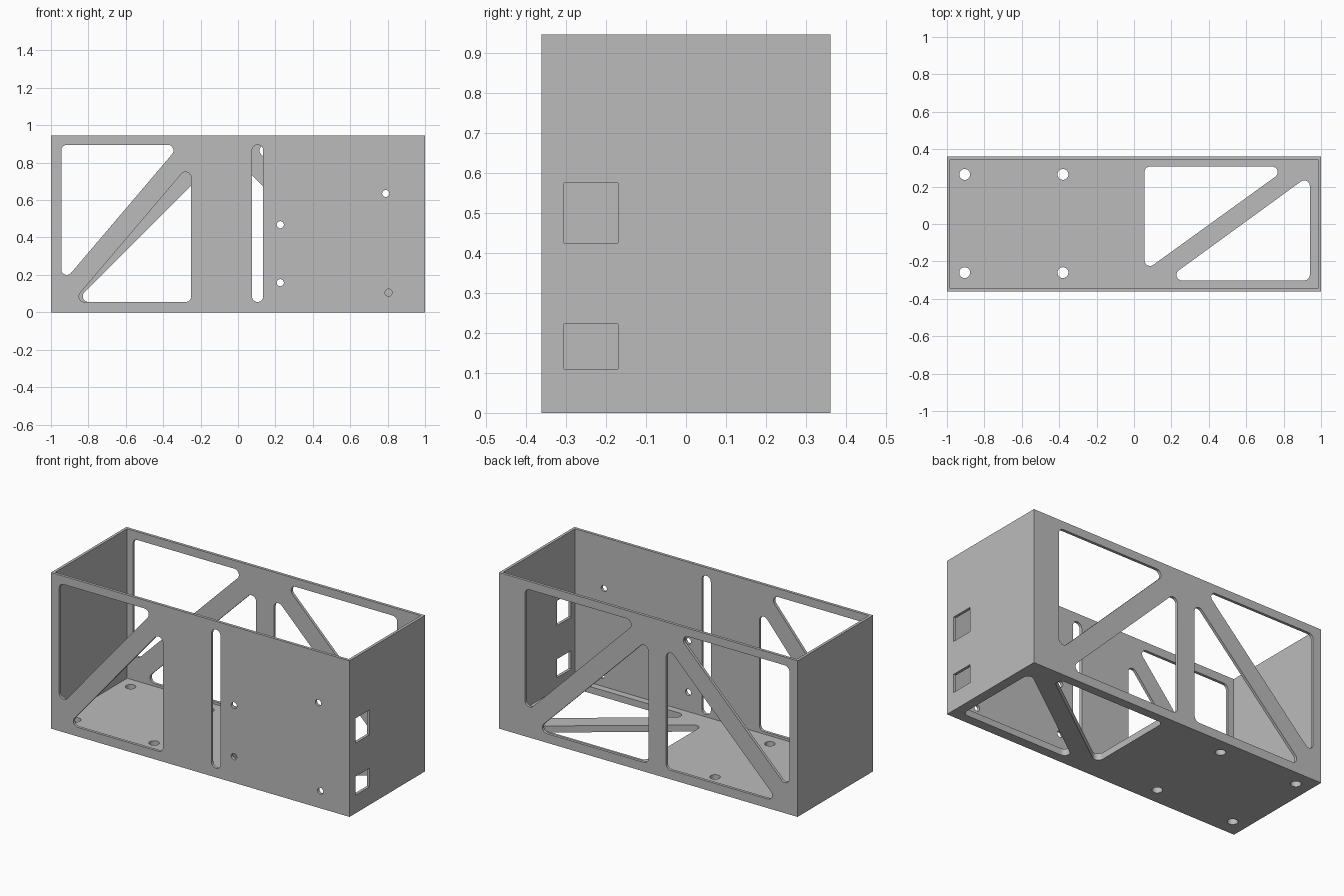
import bpy
import bmesh
import math
from mathutils import Vector

if "Cube" in bpy.data.objects:
    bpy.data.objects.remove(bpy.data.objects["Cube"], do_unlink=True)

HALF_Y, HEIGHT = 0.361, 0.945
WALL, FLOOR, R = 0.017, 0.04, 0.03

grey = bpy.data.materials.new("plain grey")
grey.use_nodes = True
colour = (0.5, 0.5, 0.5, 1)
grey.diffuse_color = colour
grey.node_tree.nodes["Principled BSDF"].inputs["Base Color"].default_value = colour


def hull(name, points):
    """Convex solid around the points, with flat caps merged."""
    bm = bmesh.new()
    for p in points:
        bm.verts.new(p)
    bmesh.ops.convex_hull(bm, input=bm.verts[:])
    bmesh.ops.dissolve_limit(bm, angle_limit=0.01, verts=bm.verts[:], edges=bm.edges[:])
    bmesh.ops.recalc_face_normals(bm, faces=bm.faces[:])
    mesh = bpy.data.meshes.new(name)
    bm.to_mesh(mesh)
    bm.free()
    obj = bpy.data.objects.new(name, mesh)
    bpy.context.collection.objects.link(obj)
    return obj


def block(name, lo, hi):
    return hull(name, [(x, y, z) for x in (lo[0], hi[0])
                       for y in (lo[1], hi[1]) for z in (lo[2], hi[2])])


def rounded(centres, place, radius=R):
    """Cutter with rounded corners at the centres; place() sets it through a panel."""
    n = 32
    pts = [place(u + radius * math.cos(a), v + radius * math.sin(a), side)
           for u, v in centres for side in (-1, 1)
           for a in (2 * math.pi * i / n for i in range(n))]
    return hull("cutter", pts)


def through_front(u, v, side):
    return Vector((u, -HALF_Y + side * 0.06, v))


def through_back(u, v, side):
    return Vector((u, HALF_Y + side * 0.06, v))


def through_floor(u, v, side):
    return Vector((u, v, FLOOR / 2 + side * 0.06))


# Hollow open-topped case
case = block("case", (-1, -HALF_Y, 0), (1, HALF_Y, HEIGHT))
case.data.materials.append(grey)
cutters = [block("cavity", (-1 + WALL, -HALF_Y + WALL, FLOOR),
                 (1 - WALL, HALF_Y - WALL, HEIGHT + 0.1))]

# Front wall: two triangles around a brace, a tall slot and screw holes
cutters += [
    rounded([(-0.915, 0.23), (-0.915, 0.865), (-0.375, 0.865)], through_front),
    rounded([(-0.28, 0.72), (-0.28, 0.085), (-0.82, 0.085)], through_front),
    rounded([(0.105, 0.085), (0.105, 0.865)], through_front),
]
for hole in ((0.226, 0.468), (0.226, 0.158), (0.79, 0.635), (0.805, 0.105)):
    cutters.append(rounded([hole], through_front, 0.019))

# Back wall: the same pair of triangles mirrored about a central post
MIDDLE = -0.06
for s in (1, -1):
    for tri in ([(0.855, 0.215), (0.855, 0.865), (0.205, 0.865)],
                [(0.09, 0.085), (0.09, 0.735), (0.74, 0.085)]):
        cutters.append(rounded([(MIDDLE + s * u, v) for u, v in tri], through_back))

# Floor: two triangles and four mounting holes
cutters += [
    rounded([(0.086, -0.194), (0.086, 0.277), (0.738, 0.277)], through_floor),
    rounded([(0.91, -0.272), (0.91, 0.203), (0.257, -0.272)], through_floor),
]
for x in (-0.905, -0.38):
    for y in (-0.26, 0.265):
        cutters.append(rounded([(x, y)], through_floor, 0.029))

# Two square ports in the end wall
for low, high in ((0.11, 0.222), (0.425, 0.575)):
    cutters.append(block("cutter", (0.9, -0.305, low), (1.1, -0.17, high)))

# Cut every opening, then discard the cutters
for cutter in cutters:
    cutter.hide_render = True
    mod = case.modifiers.new("cut", 'BOOLEAN')
    mod.operation = 'DIFFERENCE'
    mod.solver = 'EXACT'
    mod.object = cutter
bpy.context.view_layer.objects.active = case
case.select_set(True)
for mod in list(case.modifiers):
    bpy.ops.object.modifier_apply(modifier=mod.name)
for cutter in cutters:
    bpy.data.objects.remove(cutter, do_unlink=True)

# Smooth rounded corners, crisp panel edges
bpy.ops.object.shade_smooth_by_angle(angle=math.radians(30))
